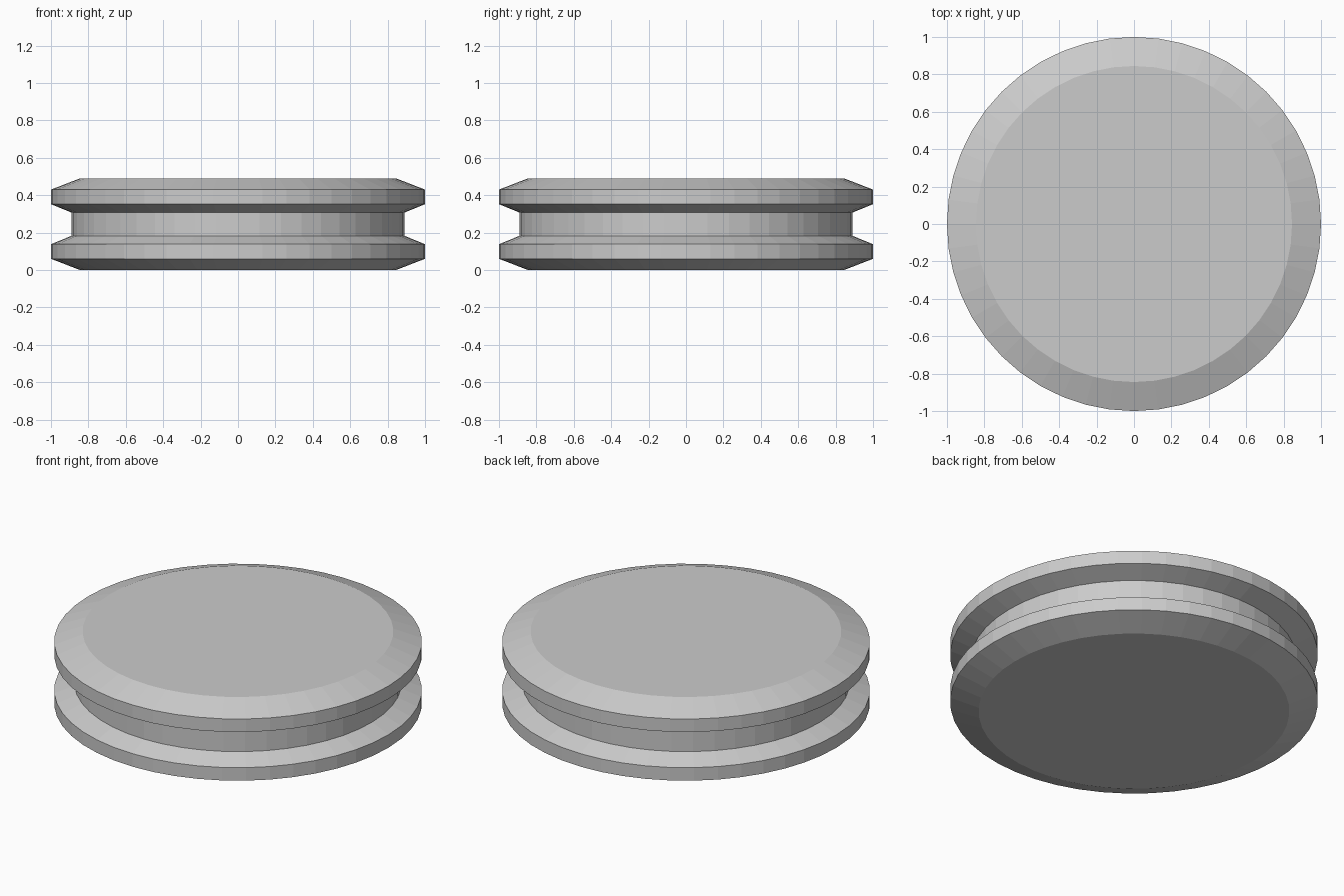
import bpy
import bmesh
from math import cos, sin, tau

cube = bpy.data.objects.get("Cube")
if cube:
    bpy.data.objects.remove(cube, do_unlink=True)

SIDES = 48

# One plain grey for the whole wheel
grey = bpy.data.materials.new("plain_grey")
grey.use_nodes = True
colour = (0.60, 0.60, 0.60, 1)
grey.diffuse_color = colour
grey.node_tree.nodes["Principled BSDF"].inputs["Base Color"].default_value = colour

# Lower half of the rim profile (radius, height), mirrored for the upper half
HEIGHT = 0.49
lower = [(0.845, 0), (1, 0.06), (1, 0.138), (0.89, 0.183)]
profile = lower + [(r, HEIGHT - z) for r, z in reversed(lower)]

# Grooved wheel: rings of the profile joined by flat quads, capped at both ends
bm = bmesh.new()
rings = [[bm.verts.new((r * cos(tau * i / SIDES), r * sin(tau * i / SIDES), z))
          for i in range(SIDES)] for r, z in profile]
for low, high in zip(rings, rings[1:]):
    for i in range(SIDES):
        j = (i + 1) % SIDES
        bm.faces.new((low[i], low[j], high[j], high[i]))
bm.faces.new(reversed(rings[0]))
bm.faces.new(rings[-1])

mesh = bpy.data.meshes.new("grooved_wheel")
bm.to_mesh(mesh)
bm.free()
mesh.materials.append(grey)
wheel = bpy.data.objects.new("grooved_wheel", mesh)
bpy.context.collection.objects.link(wheel)
